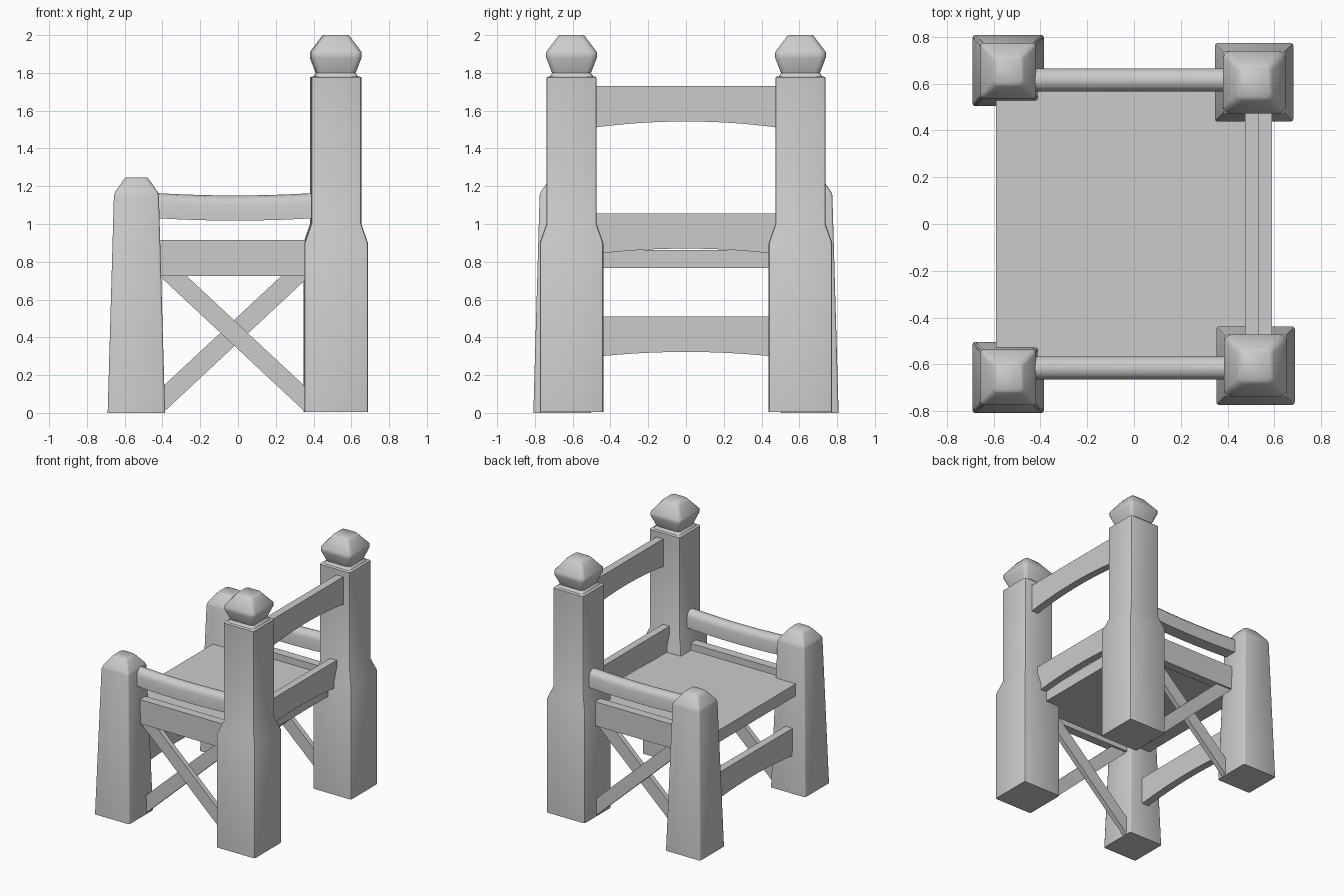
import bpy, bmesh, math
from mathutils import Vector

if "Cube" in bpy.data.objects:
    bpy.data.objects.remove(bpy.data.objects["Cube"])


def loft(name, rings, angle=35):
    """Skin a list of closed rings and cap both ends."""
    bm = bmesh.new()
    loops = [[bm.verts.new(p) for p in ring] for ring in rings]
    n = len(loops[0])
    for a, b in zip(loops, loops[1:]):
        for i in range(n):
            j = (i + 1) % n
            bm.faces.new((a[i], a[j], b[j], b[i]))
    bm.faces.new(loops[0])
    bm.faces.new(loops[-1])
    bmesh.ops.recalc_face_normals(bm, faces=bm.faces)
    me = bpy.data.meshes.new(name)
    bm.to_mesh(me)
    bm.free()
    me.shade_smooth()
    me.set_sharp_from_angle(angle=math.radians(angle))
    ob = bpy.data.objects.new(name, me)
    bpy.context.collection.objects.link(ob)
    return ob


def square_ring(cx, cy, z, half, r):
    """Square ring with softened corners."""
    pts = []
    for k in range(4):
        a0 = k * math.pi / 2
        sx, sy = [(1, 1), (-1, 1), (-1, -1), (1, -1)][k]
        for s in range(3):
            a = a0 + s * math.pi / 4
            pts.append((cx + sx * (half - r) + r * math.cos(a),
                        cy + sy * (half - r) + r * math.sin(a), z))
    return pts


def post(name, cx, cy, profile, angle=35):
    return loft(name, [square_ring(cx, cy, z, h, r) for z, h, r in profile], angle)


def box(name, x0, x1, y0, y1, z0, z1):
    return loft(name, [[(x0, y0, z), (x1, y0, z), (x1, y1, z), (x0, y1, z)]
                       for z in (z0, z1)])


def arched_rail(name, x0, x1, half_y, z_end, rise, z_top, steps=12):
    """Cross rail along y with an arched lower edge."""
    rings = []
    for i in range(steps + 1):
        t = 2 * i / steps - 1
        y, zb = t * half_y, z_end + rise * (1 - t * t)
        rings.append([(x0, y, zb), (x1, y, zb), (x1, y, z_top), (x0, y, z_top)])
    return loft(name, rings)


def brace(name, x0, z0, x1, z1, y0, y1, width):
    """Diagonal plank lying in the xz plane."""
    a, b = Vector((x0, 0, z0)), Vector((x1, 0, z1))
    d = (b - a).normalized()
    n = Vector((-d.z, 0, d.x)) * width / 2
    rings = []
    for y in (y0, y1):
        o = Vector((0, y, 0))
        rings.append([a - n + o, b - n + o, b + n + o, a + n + o])
    return loft(name, rings)


# Profiles: height, half width, corner radius
back_profile = [(0.005, 0.168, 0.012), (0.90, 0.168, 0.012), (1.0, 0.133, 0.012),
                (1.775, 0.133, 0.012), (1.78, 0.125, 0.012)]
finial_profile = [(1.77, 0.122, 0.02), (1.80, 0.103, 0.025), (1.88, 0.134, 0.03),
                  (1.91, 0.134, 0.03), (1.985, 0.078, 0.025), (2.0, 0.066, 0.02)]
front_profile = [(0.0, 0.152, 0.01), (1.15, 0.119, 0.012), (1.17, 0.113, 0.016),
                 (1.235, 0.067, 0.02), (1.245, 0.058, 0.02)]

for side, s in (("right", -1), ("left", 1)):
    # Posts
    bx = 0.52 if s < 0 else 0.514
    post("back_post_" + side, bx, s * 0.606, back_profile)
    post("finial_" + side, bx, s * 0.606, finial_profile, 48)
    post("front_post_" + side, -0.538, s * 0.656, front_profile, 48)

    # Sagging armrest with a rounded top
    section = [(-0.05, -0.065), (-0.05, 0.02), (-0.042, 0.045), (-0.025, 0.062), (0, 0.068),
               (0.025, 0.062), (0.042, 0.045), (0.05, 0.02), (0.05, -0.065)]
    rings = []
    for i in range(11):
        t = i / 5 - 1
        x, z = -0.015 + 0.435 * t, 1.083 + 0.014 * t * t
        rings.append([(x, s * 0.616 + y, z + h) for y, h in section])
    loft("armrest_" + side, rings, 45)

    # Side apron and crossed braces
    box("side_apron_" + side, -0.45, 0.40, *sorted((s * 0.567, s * 0.637)), 0.725, 0.915)
    brace("brace_down_" + side, -0.44, 0.815, 0.39, 0.04, s * 0.585, s * 0.625, 0.098)
    brace("brace_up_" + side, -0.43, 0.04, 0.39, 0.805, s * 0.55, s * 0.59, 0.102)

# Seat
box("seat", -0.59, 0.48, -0.57, 0.575, 0.767, 0.862)

# Cross rails
arched_rail("top_back_rail", 0.53, 0.59, 0.49, 1.51, 0.033, 1.73)
arched_rail("middle_back_rail", 0.475, 0.533, 0.49, 0.84, 0.03, 1.055)
arched_rail("front_rail", -0.57, -0.51, 0.54, 0.29, 0.033, 0.51)
